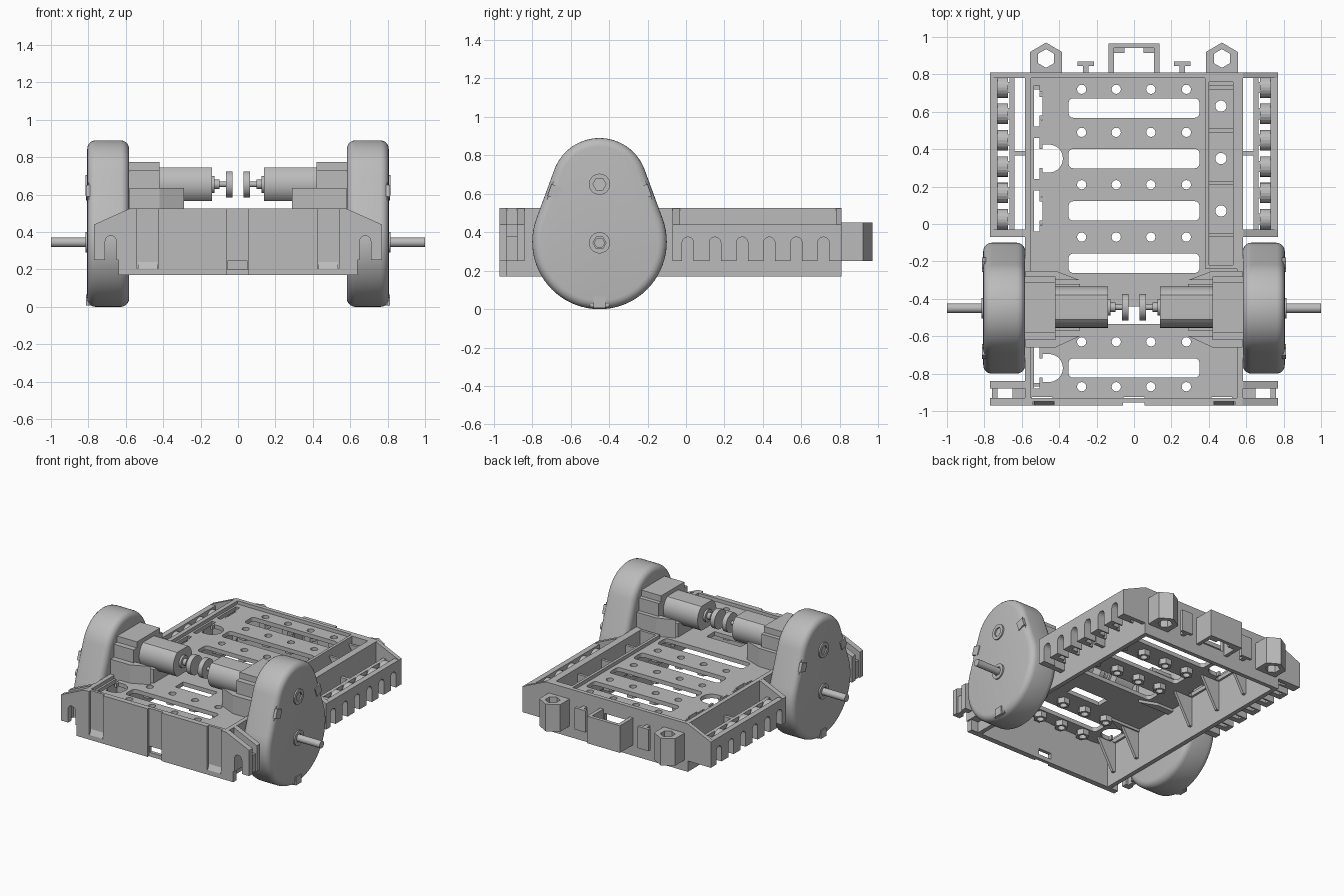
import bpy, bmesh, math
from math import sin, cos, pi

start_cube = bpy.data.objects.get("Cube")
if start_cube:
    bpy.data.objects.remove(start_cube, do_unlink=True)

grey = bpy.data.materials.new("plain grey")
grey.use_nodes = True
grey.diffuse_color = (0.5, 0.5, 0.5, 1)
grey.node_tree.nodes["Principled BSDF"].inputs["Base Color"].default_value = (0.5, 0.5, 0.5, 1)


# Outline helpers
def rect(a0, a1, b0, b1):
    return [(a0, b0), (a1, b0), (a1, b1), (a0, b1)]


def arc(ca, cb, r, start, end, n):
    return [(ca + r * cos(start + (end - start) * i / n),
             cb + r * sin(start + (end - start) * i / n)) for i in range(n + 1)]


def circle(ca, cb, r, n=24, turn=0):
    return arc(ca, cb, r, turn, turn + 2 * pi, n)[:-1]


def rounded(a0, a1, b0, b1, r):
    corners = [(a1 - r, b1 - r), (a0 + r, b1 - r), (a0 + r, b0 + r), (a1 - r, b0 + r)]
    return [p for i, (a, b) in enumerate(corners)
            for p in arc(a, b, r, i * pi / 2, (i + 1) * pi / 2, 4)]


def arch(ca, half, low, top):
    return [(ca - half, low), (ca + half, low)] + arc(ca, top - half, half, 0, pi, 10)


def turned(ca, cb, w, h, angle):
    return [(ca + a * cos(angle) - b * sin(angle), cb + a * sin(angle) + b * cos(angle))
            for a, b in rect(-w / 2, w / 2, -h / 2, h / 2)]


# Solid helpers: a solid is an outline swept along one axis
def prism(outline, axis, lo, hi):
    return outline, axis, lo, hi


def box(x0, x1, y0, y1, z0, z1):
    return prism(rect(x0, x1, y0, y1), "z", z0, z1)


def mesh_object(name, solids):
    bm = bmesh.new()
    place = {"x": lambda a, b, h: (h, a, b),
             "y": lambda a, b, h: (a, h, b),
             "z": lambda a, b, h: (a, b, h)}
    for outline, axis, lo, hi in solids:
        ends = [[bm.verts.new(place[axis](a, b, h)) for a, b in outline] for h in (lo, hi)]
        bm.faces.new(ends[0])
        bm.faces.new(ends[1])
        for i in range(len(outline)):
            bm.faces.new((ends[0][i - 1], ends[0][i], ends[1][i], ends[1][i - 1]))
    bmesh.ops.recalc_face_normals(bm, faces=bm.faces)
    mesh = bpy.data.meshes.new(name)
    bm.to_mesh(mesh)
    bm.free()
    obj = bpy.data.objects.new(name, mesh)
    bpy.context.collection.objects.link(obj)
    return obj


def make(name, solids, cuts=(), bevel=0, mirror=False, smooth=False):
    obj = mesh_object(name, solids)
    obj.data.materials.append(grey)
    cutter = None
    if cuts:
        cutter = mesh_object(name + " cutter", cuts)
        cutter.hide_render = True
        mod = obj.modifiers.new("cut", "BOOLEAN")
        mod.object, mod.operation, mod.solver, mod.use_self = cutter, "DIFFERENCE", "EXACT", True
    if bevel:
        mod = obj.modifiers.new("round", "BEVEL")
        mod.width, mod.segments, mod.limit_method = bevel, 5, "ANGLE"
        mod.angle_limit = math.radians(40)
    if mirror:
        mod = obj.modifiers.new("mirror", "MIRROR")
        mod.use_mirror_merge = False
    bpy.ops.object.select_all(action="DESELECT")
    obj.select_set(True)
    bpy.context.view_layer.objects.active = obj
    for mod in list(obj.modifiers):
        bpy.ops.object.modifier_apply(modifier=mod.name)
    if cutter:
        bpy.data.objects.remove(cutter, do_unlink=True)
    if smooth:
        bpy.ops.object.shade_smooth_by_angle(angle=math.radians(35))
    return obj


FRONT, BACK, LOW, TOP = -0.97, 0.81, 0.17, 0.525
DECK = 0.5
slot_rows = (0.62, 0.35, 0.07, -0.21, -0.77)
hole_rows = (0.72, 0.49, 0.21, -0.07, -0.63, -0.87)
hole_columns = (-0.28, -0.095, 0.09, 0.28)
holes = [(x, y) for x in hole_columns for y in hole_rows]

# Deck with slots, screw holes, nut bosses and cable cut-outs
cuts = [prism(rounded(-0.35, 0.35, y - 0.052, y + 0.052, 0.025), "z", 0.3, 0.6) for y in slot_rows]
cuts += [prism(circle(x, y, 0.025, 12), "z", 0.3, 0.6) for x, y in holes]
for y, reach in ((0.63, -0.44), (0.35, -0.38), (0.07, -0.44), (-0.77, -0.38)):
    cuts.append(prism(arc(reach - 0.075, y, 0.075, -pi / 2, pi / 2, 14)
                      + [(-0.49, y + 0.075), (-0.49, y - 0.075)], "z", 0.3, 0.6))
    cuts.append(box(-0.535, -0.505, y - 0.11, y + 0.11, 0.3, 0.6))
    cuts.append(box(-0.52, -0.485, y - 0.05, y + 0.05, 0.31, 0.61))
cuts.append(box(-0.14, 0.14, -0.535, -0.44, 0.3, 0.6))
cuts.append(box(0.4, 0.53, -0.22, 0.76, 0.3, 0.6))
cuts += [box(x - 0.055, x + 0.055, -0.945, -0.925, 0.3, 0.6) for x in (-0.49, 0, 0.47)]
bosses = [prism(circle(x, y, 0.045, 6), "z", 0.43, DECK - 0.01) for x, y in holes]
make("deck", [box(-0.57, 0.57, FRONT + 0.02, BACK - 0.01, DECK - 0.03, DECK)] + bosses, cuts)

# Sunken cable trough beside the deck slots
make("cable_trough",
     [box(0.38, 0.55, -0.24, 0.78, 0.38, TOP)],
     [box(0.4, 0.53, -0.22, 0.76, 0.4, 0.6)]
     + [prism(circle(0.465, y, 0.03), "z", 0.3, 0.6) for y in (0.63, 0.35, 0.07)])

# Outer walls
make("side_walls", [box(0.55, 0.582, FRONT + 0.03, BACK, LOW, TOP)], mirror=True)
make("rear_wall", [box(-0.57, 0.57, BACK - 0.03, BACK, LOW, TOP)],
     [box(-0.1, 0.1, 0.7, 0.9, 0.28, 0.42)])
make("wall_gussets", [prism([(0.56, 0.48), (0.56, 0.25), (0.53, 0.25), (0.4, 0.48)], "y", y, y + 0.02)
                      for y in hole_rows], mirror=True)

# Front panel with grooves, latch windows and arched notches
half = [(0.64, LOW), (0.64, 0.25), (0.77, 0.25), (0.77, 0.44), (0.58, TOP)]
panel = half + [(-x, z) for x, z in reversed(half)]
cuts = [box(-0.06, 0.055, -1.1, -0.955, 0.1, 0.6), box(-0.055, 0.05, -1.1, -0.8, 0.2, 0.245)]
for s in (-1, 1):
    cuts.append(prism([(s * x, z) for x, z in rect(0.425, 0.54, 0.205, 0.6)], "y", -1.1, -0.95))
    cuts.append(prism(arch(s * 0.68, 0.03, 0.2, 0.38), "y", -1.1, -0.8))
make("front_panel", [prism(panel, "y", FRONT, -0.93)], cuts)
make("groove_wedges", [prism([(FRONT, 0.205), (-0.945, 0.205), (-0.945, 0.25)], "x", 0.43, 0.535)],
     mirror=True)

# Front wing backs and the ends of the side bays
wing = [(0.56, 0.25), (0.77, 0.25), (0.77, 0.44), (0.58, TOP), (0.56, TOP)]
make("front_wings", [prism(wing, "y", -0.88, -0.84), box(0.57, 0.65, -0.94, -0.87, 0.25, 0.44),
                     box(0.73, 0.76, -0.94, -0.87, 0.25, 0.38)],
     [prism(arch(0.68, 0.03, 0.2, 0.38), "y", -1, -0.8)], mirror=True)
make("bay_ends", [prism(wing, "y", -0.07, -0.03), prism(wing, "y", 0.78, BACK),
                  box(0.57, 0.66, 0.365, 0.39, 0.25, 0.42)], mirror=True)

# Side combs with arched notches
notches = [0.01 + 0.141 * i for i in range(6)]
make("side_combs",
     [box(0.73, 0.77, -0.05, 0.8, 0.25, 0.44)]
     + [prism(arch(y + 0.015, 0.055, 0.25, 0.43), "x", 0.675, 0.74) for y in notches]
     + [box(0.64, 0.69, y - 0.015, y + 0.045, 0.25, 0.42) for y in notches],
     [prism(arch(y, 0.03, 0.2, 0.375), "x", 0.6, 0.9) for y in notches], mirror=True)
make("comb_rails", [box(0.64, 0.665, -0.05, 0.8, 0.39, 0.42)], mirror=True)

# Rear posts, socket and tabs
post = [(0.385, 0.8), (0.555, 0.8), (0.555, 0.92), (0.47, 0.97), (0.385, 0.92)]
make("rear_posts", [prism(post, "z", 0.25, 0.45)],
     [prism(circle(0.47, 0.885, 0.05, 6, pi / 6), "z", 0.2, 0.5)], mirror=True)
make("rear_socket", [box(-0.135, 0.135, 0.8, 0.965, 0.25, 0.45)],
     [box(-0.108, 0.108, 0.7, 0.94, 0.2, 0.5)])
make("socket_corners", [box(0.05, 0.11, 0.915, 0.945, 0.25, 0.43)], mirror=True)
make("rear_tabs", [box(0.243, 0.273, 0.8, 0.86, 0.27, 0.43),
                   box(0.213, 0.303, 0.845, 0.868, 0.27, 0.43)], mirror=True)

# Egg-shaped wheel covers
Y, AXLE, HUB = -0.45, 0.345, 0.65
lean = math.asin(0.1 / 0.29)
egg = arc(Y, 0.64, 0.25, lean, pi - lean, 32) + arc(Y, 0.35, 0.35, pi - lean, 2 * pi + lean, 44)
make("wheel_covers", [prism(egg, "x", 0.582, 0.806)], bevel=0.045, mirror=True, smooth=True)

# Clips around the covers
clips = []
for y, z, angle in ((Y, 0.036, 0), (Y + 0.232, 0.61, pi / 2 + 0.34), (Y - 0.232, 0.61, pi / 2 - 0.34)):
    clips.append(prism(turned(y, z, 0.1, 0.05, angle), "x", 0.7, 0.8))
    clips.append(prism(turned(y, z, 0.065, 0.06, angle), "x", 0.71, 0.812))
make("cover_clips", clips, mirror=True)

# Hub rings and axles
make("hub_rings", [prism(circle(Y, z, 0.055, 32), "x", 0.78, 0.816) for z in (AXLE, HUB)],
     [prism(circle(Y, z, 0.034, 6), "x", 0.8, 0.9) for z in (AXLE, HUB)], mirror=True)
make("axles", [prism(circle(Y, AXLE, 0.026), "x", 0.57, 1)], mirror=True, smooth=True)

# Gearboxes, motors and their cradles
make("gearboxes", [box(0.42, 0.59, -0.62, -0.28, 0.5, 0.73), box(0.42, 0.59, -0.58, -0.31, 0.72, 0.775)],
     mirror=True)
can = [(y, min(max(z, 0.565), 0.745)) for y, z in circle(-0.445, 0.655, 0.11, 40)]
make("motors", [prism(can, "x", 0.14, 0.43)], mirror=True, smooth=True)
make("motor_cradles", [box(0.29, 0.58, -0.57, -0.32, DECK - 0.02, 0.6),
                       prism([(0.29, -0.6), (0.42, -0.66), (0.58, -0.66), (0.58, -0.6)], "z", 0.45, 0.635),
                       prism([(0.29, -0.3), (0.42, -0.25), (0.58, -0.25), (0.58, -0.3)], "z", 0.45, 0.635)],
     mirror=True)

# Motor shafts and sensor discs
make("motor_shafts", [prism(circle(-0.445, 0.655, 0.014, 16), "x", 0.04, 0.15),
                      prism(circle(-0.445, 0.655, 0.045, 24), "x", 0.125, 0.15),
                      prism(circle(-0.445, 0.655, 0.025, 16), "x", 0.1, 0.13)], mirror=True, smooth=True)
make("sensor_discs", [prism(circle(-0.445, 0.655, 0.07, 36), "x", 0.03, 0.065)], mirror=True, smooth=True)
